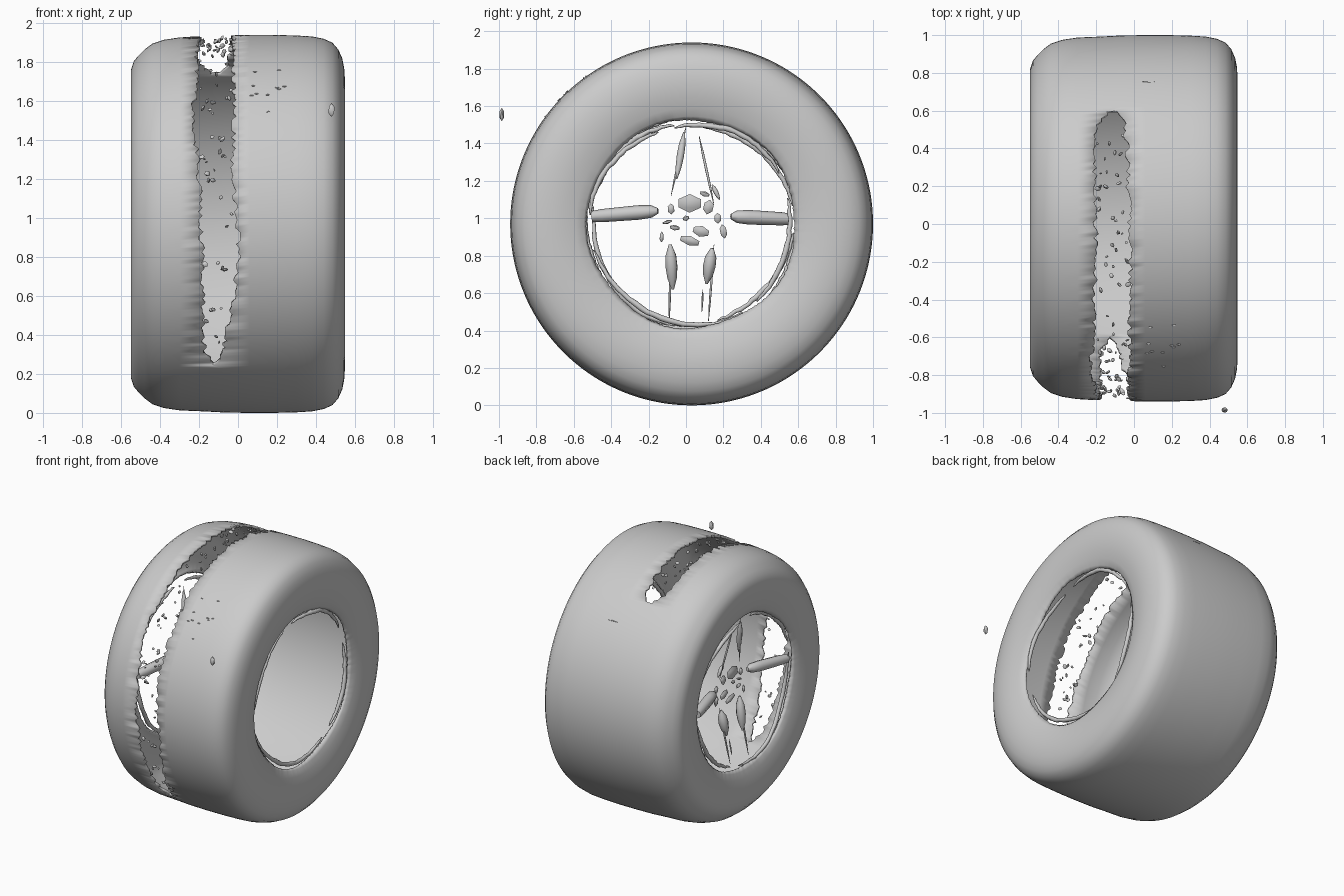
import bpy, bmesh, random
from math import sin, cos, pi, radians, degrees
from mathutils import Vector, Euler

if "Cube" in bpy.data.objects:
    bpy.data.objects.remove(bpy.data.objects["Cube"])

random.seed(4)
CY, CZ = 0.03, 0.97          # wheel axis runs along x through this point
SEG = 288


def ring_point(x, r, t):
    return Vector((x, CY - r * cos(t), CZ + r * sin(t)))


def finish(bm, name, smooth=40):
    me = bpy.data.meshes.new(name)
    bm.to_mesh(me)
    bm.free()
    ob = bpy.data.objects.new(name, me)
    bpy.context.collection.objects.link(ob)
    bpy.context.view_layer.objects.active = ob
    ob.select_set(True)
    bpy.ops.object.shade_smooth_by_angle(angle=radians(smooth))
    ob.select_set(False)
    return ob


def tube(name, pts, radii, bevel=0.01):
    cu = bpy.data.curves.new(name, 'CURVE')
    cu.dimensions = '3D'
    cu.bevel_depth = bevel
    cu.bevel_resolution = 2
    cu.use_fill_caps = True
    sp = cu.splines.new('POLY')
    sp.points.add(len(pts) - 1)
    for p, co, r in zip(sp.points, pts, radii):
        p.co = (*co, 1)
        p.radius = r
    ob = bpy.data.objects.new(name, cu)
    bpy.context.collection.objects.link(ob)
    bpy.context.view_layer.objects.active = ob
    ob.select_set(True)
    bpy.ops.object.convert(target='MESH')
    bpy.context.object.select_set(False)


def flakes(name, items):
    # items: (position, scale, rotation)
    bm = bmesh.new()
    for pos, sc, rot in items:
        vs = bmesh.ops.create_icosphere(bm, subdivisions=1, radius=1)['verts']
        m = Euler(rot).to_matrix()
        for v in vs:
            v.co = m @ (v.co * Vector(sc)) + Vector(pos)
    return finish(bm, name)


# Split in the tread: left and right edge (x) by angle in degrees from the front
split = [(-49, -.13, -.12), (-44, -.17, -.08), (-30, -.18, -.04), (-10, -.18, 0), (0, -.19, 0),
         (15, -.2, -.03), (35, -.23, -.02), (60, -.21, -.02), (85, -.2, -.02),
         (100, -.21, -.03), (115, -.21, -.04), (123, -.18, -.06), (127, -.13, -.11)]


def split_edges(deg):
    for a, b in zip(split, split[1:]):
        if a[0] <= deg <= b[0]:
            f = (deg - a[0]) / (b[0] - a[0])
            return a[1] + f * (b[1] - a[1]), a[2] + f * (b[2] - a[2]), True
    return -.16, -.07, False


# Tire shell: revolved profile (x, radius), two columns follow the split
profile = [(-.50, .555), (-.515, .575), (-.53, .62), (-.543, .68), (-.55, .74), (-.55, .79),
           (-.535, .835), (-.51, .865), (-.48, .895), (-.44, .925), (-.38, .945), (-.30, .957),
           ('lo', .963), ('hi', .968), (.06, .97), (.18, .97), (.30, .967), (.38, .962),
           (.44, .95), (.485, .93), (.515, .895), (.535, .85), (.545, .80), (.549, .74),
           (.543, .68), (.53, .62), (.515, .575), (.50, .555)]
bm = bmesh.new()
rows, is_open = [], []
for j in range(SEG):
    t = 2 * pi * j / SEG
    deg = (degrees(t) + 180) % 360 - 180
    lo, hi, gap = split_edges(deg)
    if gap:
        lo += random.uniform(-.015, .015)
        hi += random.uniform(-.015, .015)
    is_open.append(gap)
    row = []
    for i, (x, r) in enumerate(profile):
        x = lo if x == 'lo' else hi if x == 'hi' else x
        if i in (0, len(profile) - 1):
            r += .008 * sin(5 * t + i) + random.uniform(-.003, .003)
        row.append(bm.verts.new(ring_point(x, r, t)))
    rows.append(row)
cut = [p[0] for p in profile].index('lo')
for j in range(SEG):
    k = (j + 1) % SEG
    for i in range(len(profile) - 1):
        if i == cut and is_open[j] and is_open[k]:
            continue
        bm.faces.new((rows[j][i], rows[j][i + 1], rows[k][i + 1], rows[k][i]))
tire = finish(bm, "tire_shell", 50)
sol = tire.modifiers.new("wall", 'SOLIDIFY')
sol.thickness = 0.018
sol.offset = -1

# Broken rim lips on both openings
for side, arcs in ((-1, [(-95, 10), (20, 80), (95, 170), (185, 255)]),
                   (1, [(-120, -15), (5, 70), (80, 150), (165, 230)])):
    for a, b in arcs:
        n = 24
        pts, rad = [], []
        for k in range(n + 1):
            f = k / n
            t = radians(a + (b - a) * f)
            r = .535 + .012 * sin(3 * t + side) + random.uniform(-.004, .004)
            pts.append(ring_point(side * (.49 + .012 * sin(4 * t)), r, t))
            rad.append(.3 + 1.1 * sin(pi * f) ** .5 * random.uniform(.8, 1.1))
        tube("rim_lip", pts, rad, .011)

# Two thick side spokes at the left end: (y, z) from rim to hub
for (y0, z0), (y1, z1) in (((-.50, 1.01), (-.15, 1.04)), ((.56, .995), (.24, 1.01))):
    pts = [Vector((-.48 + .08 * f, y0 + (y1 - y0) * f, z0 + (z1 - z0) * f))
           for f in (0, .15, .4, .7, .9, 1)]
    tube("side_spoke", pts, [.8, .95, 1, 1.05, .9, .4], .037)

# Thin paired spokes above and below the hub, with thicker fragments
thin = [((.0, 1.49), (-.08, 1.12), .5), ((.07, 1.44), (.15, 1.07), .55),
        ((-.09, .44), (-.08, .86), .5), ((.12, .45), (.15, .86), .5), ((.085, .50), (.09, .62), .4),
        ((-.01, 1.46), (-.05, 1.21), 1.5), ((-.085, .86), (-.07, .62), 2.6),
        ((.14, .84), (.11, .65), 2.6), ((.14, 1.18), (.18, 1.10), 1)]
for (y0, z0), (y1, z1), w in thin:
    pts = []
    for f in (0, .25, .5, .75, 1):
        y, z = y0 + (y1 - y0) * f, z0 + (z1 - z0) * f
        r = ((y - CY) ** 2 + (z - CZ) ** 2) ** .5
        pts.append(Vector((-.38 - .18 * max(0, r - .15), y, z)))
    tube("thin_spoke", pts, [.25 * w, .9 * w, w, .8 * w, .2 * w], .013)

# Hub remains: flat flakes (y, z, half width, half height)
hub = [(.02, 1.08, .07, .05), (-.08, 1.05, .02, .03), (.12, 1.06, .03, .04), (.02, .88, .06, .025),
       (.08, .93, .05, .03), (.2, .93, .02, .04), (-.06, .95, .03, .015), (.17, 1.0, .02, .03),
       (-.1, .98, .03, .01), (.1, 1.13, .03, .015), (-.13, .9, .012, .03), (.0, 1.0, .02, .015)]
flakes("hub_fragments", [((-.38 + random.uniform(-.02, .02), y, z), (.012, w, h),
                          (random.uniform(-.4, .4), 0, 0)) for y, z, w, h in hub])

# Small crumbs left inside the split
crumbs = []
for k in range(70):
    deg = random.uniform(-44, 122)
    lo, hi, _ = split_edges(deg)
    s = random.uniform(.007, .016)
    crumbs.append((ring_point(random.uniform(lo + .01, hi - .01), random.uniform(.92, .96), radians(deg)),
                   (s, s * .6, s * 1.2), [random.uniform(0, 3) for _ in range(3)]))
flakes("split_crumbs", crumbs)

# Loose specks on the tread and one stray chip in front of it
specks = [(ring_point(random.uniform(.03, .25), .971, radians(random.uniform(35, 60))),
           (.012, .005, .004), (0, 0, 0)) for _ in range(10)]
specks += [((.08, .75, 1.615), (.06, .005, .005), (0, 0, 0)),
           ((.48, -.985, 1.555), (.018, .015, .036), (0, 0, 0))]
flakes("loose_specks", specks)
